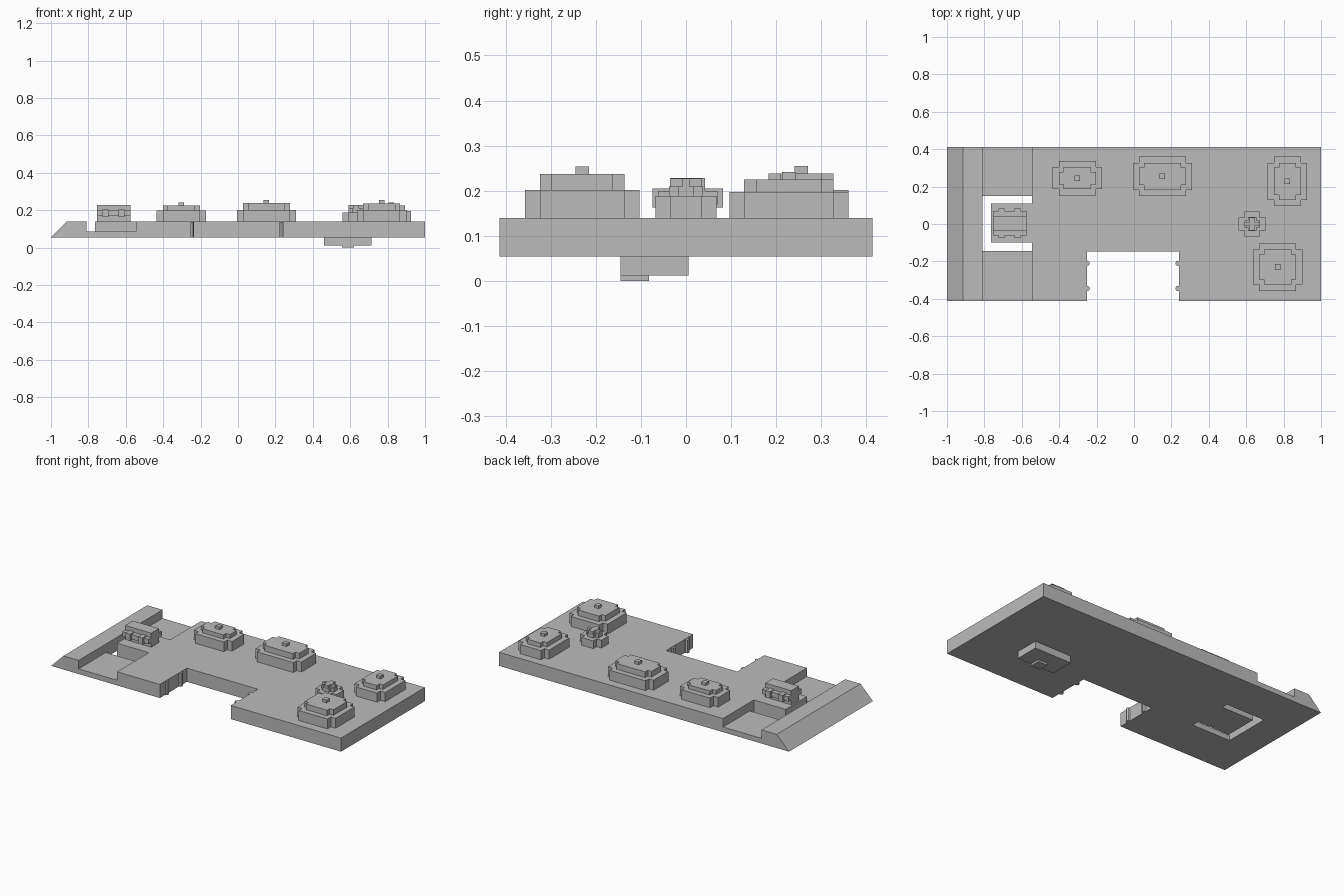
import bpy
import bmesh
import math

cube = bpy.data.objects.get("Cube")
if cube:
    bpy.data.objects.remove(cube, do_unlink=True)

grey = bpy.data.materials.new("plain_grey")
grey.use_nodes = True
colour = (0.5, 0.5, 0.5, 1)
grey.diffuse_color = colour
grey.node_tree.nodes["Principled BSDF"].inputs["Base Color"].default_value = colour

BOTTOM, DECK = 0.055, 0.14


def prism(name, points, depth):
    """Extrude a closed 3D outline along a vector."""
    bm = bmesh.new()
    face = bm.faces.new([bm.verts.new(p) for p in points])
    new = bmesh.ops.extrude_face_region(bm, geom=[face])["geom"]
    verts = [g for g in new if isinstance(g, bmesh.types.BMVert)]
    bmesh.ops.translate(bm, vec=depth, verts=verts)
    bmesh.ops.recalc_face_normals(bm, faces=bm.faces[:])
    mesh = bpy.data.meshes.new(name)
    bm.to_mesh(mesh)
    bm.free()
    mesh.materials.append(grey)
    obj = bpy.data.objects.new(name, mesh)
    bpy.context.scene.collection.objects.link(obj)
    return obj


def upright(name, outline, z0, z1):
    return prism(name, [(x, y, z0) for x, y in outline], (0, 0, z1 - z0))


def box(name, x0, x1, y0, y1, z0, z1):
    return upright(name, [(x0, y0), (x1, y0), (x1, y1), (x0, y1)], z0, z1)


def notched(name, cx, cy, hx, hy, notch, z0, z1):
    """Block with square notches cut from its four corners."""
    ix, iy = hx - notch, hy - notch
    corner = [(hx, iy), (ix, iy), (ix, hy)]
    flip = corner[::-1]
    outline = corner + [(-x, y) for x, y in flip]
    outline += [(-x, -y) for x, y in corner] + [(x, -y) for x, y in flip]
    return upright(name, [(cx + x, cy + y) for x, y in outline], z0, z1)


def cut(target, cutter):
    cutter.hide_render = True
    mod = target.modifiers.new("cut", 'BOOLEAN')
    mod.operation = 'DIFFERENCE'
    mod.solver = 'EXACT'
    mod.object = cutter
    bpy.context.view_layer.objects.active = target
    bpy.ops.object.modifier_apply(modifier=mod.name)
    bpy.data.objects.remove(cutter, do_unlink=True)


# Base slab with one sloping end
base = prism("base_slab", [(-1, -0.413, BOTTOM), (1, -0.413, BOTTOM),
                           (1, -0.413, DECK), (-0.915, -0.413, DECK)], (0, 0.826, 0))

# Front bay, two shallow recesses and the slot around the platform
cut(base, box("bay_cutter", -0.25, 0.24, -0.6, -0.147, 0, 0.3))
for y0, y1 in ((-0.6, -0.12), (0.13, 0.6)):
    cut(base, box("recess_cutter", -0.81, -0.545, y0, y1, 0.087, 0.3))
slot = [(-0.81, -0.145), (-0.545, -0.145), (-0.545, -0.1), (-0.765, -0.1),
        (-0.765, 0.11), (-0.545, 0.11), (-0.545, 0.15), (-0.81, 0.15)]
cut(base, upright("slot_cutter", slot, 0, 0.3))

# Pegs on the bay walls
for x in (-0.25, 0.235):
    for y in (-0.21, -0.345):
        ring = [(x + 0.014 * math.cos(a * math.pi / 4),
                 y + 0.014 * math.sin(a * math.pi / 4)) for a in range(8)]
        upright("bay_peg", ring, BOTTOM, DECK - 0.002)

# Stepped blocks: centre, half sizes, heights of the two tiers
blocks = (
    (-0.303, 0.245, 0.132, 0.092, 0.2, 0.225),
    (0.152, 0.255, 0.158, 0.105, 0.202, 0.238),
    (0.82, 0.228, 0.105, 0.132, 0.197, 0.225),
    (0.768, -0.23, 0.132, 0.127, 0.202, 0.237),
)
for cx, cy, hx, hy, low, high in blocks:
    notched("block_lower_tier", cx, cy, hx, hy, 0.033, DECK, low)
    notched("block_upper_tier", cx, cy, hx - 0.033, hy - 0.033, 0.026, low, high)
    box("block_cap", cx - 0.015, cx + 0.015, cy - 0.015, cy + 0.015, high, high + 0.017)

# Small turret with a cross on top
tx = 0.632
notched("turret_base", tx, 0, 0.073, 0.068, 0.033, DECK, 0.188)
notched("turret_tier", tx, 0, 0.042, 0.038, 0.02, 0.188, 0.21)
notched("turret_cross", tx, 0, 0.042, 0.036, 0.028, 0.21, 0.227)

# Platform cabin with side bars and bumpers
cy = 0.004
box("cabin_body", -0.755, -0.575, cy - 0.038, cy + 0.038, DECK, 0.228)
for side in (-1, 1):
    inner, outer, tip = (cy + side * d for d in (0.038, 0.066, 0.078))
    box("cabin_side_bar", -0.755, -0.575, *sorted((inner, outer)), 0.17, 0.2)
    for x in (-0.708, -0.622):
        box("cabin_bumper", x - 0.016, x + 0.016, *sorted((inner, tip)), 0.163, 0.205)

# Underside pod
box("underside_pod", 0.46, 0.715, -0.145, 0.005, 0.012, BOTTOM)
box("underside_pod_nub", 0.555, 0.62, -0.145, -0.082, 0, 0.012)
